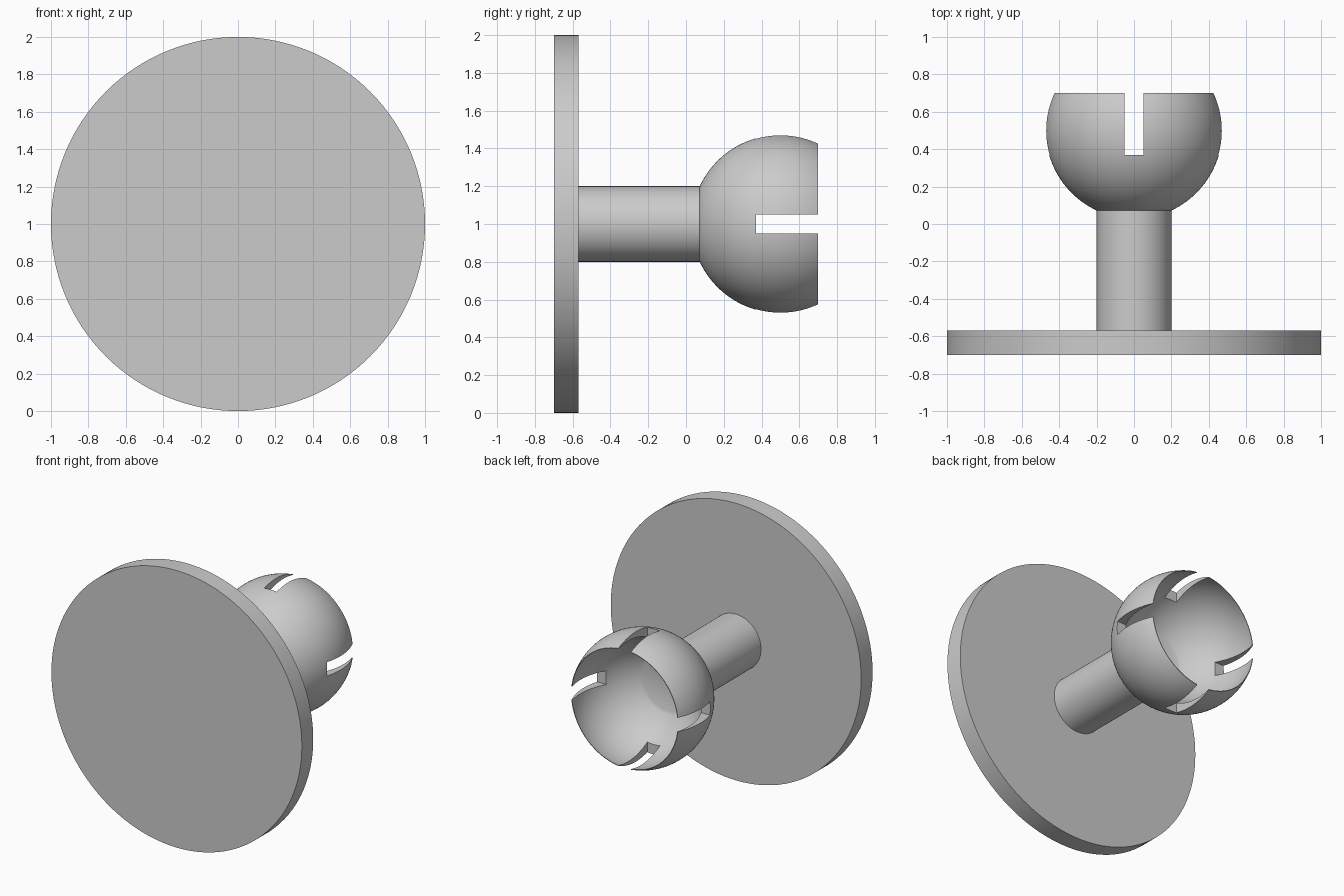
import bpy, bmesh, math
from mathutils import Matrix

cube = bpy.data.objects.get("Cube")
if cube:
    bpy.data.objects.remove(cube, do_unlink=True)

AXIS_Z = 1.0        # height of the shared axis, which runs along y
SEGMENTS = 128

grey = bpy.data.materials.new("plain grey")
grey.use_nodes = True
color = (0.6, 0.6, 0.6, 1.0)
grey.diffuse_color = color
grey.node_tree.nodes["Principled BSDF"].inputs["Base Color"].default_value = color


def add_object(name, bm):
    mesh = bpy.data.meshes.new(name)
    bm.to_mesh(mesh)
    bm.free()
    mesh.materials.append(grey)
    obj = bpy.data.objects.new(name, mesh)
    bpy.context.collection.objects.link(obj)
    return obj


def activate(obj):
    bpy.ops.object.select_all(action='DESELECT')
    obj.select_set(True)
    bpy.context.view_layer.objects.active = obj


def revolve(name, profile):
    """Turn a (radius, y) profile around the y axis."""
    bm = bmesh.new()
    verts = [bm.verts.new((r, y, AXIS_Z)) for r, y in profile]
    edges = [bm.edges.new(pair) for pair in zip(verts, verts[1:])]
    bmesh.ops.spin(bm, geom=verts + edges, cent=(0, 0, AXIS_Z), axis=(0, 1, 0),
                   angle=math.tau, steps=SEGMENTS, use_merge=True)
    bmesh.ops.remove_doubles(bm, verts=bm.verts[:], dist=1e-5)
    bmesh.ops.recalc_face_normals(bm, faces=bm.faces[:])
    return add_object(name, bm)


def arc(center, radius, y0, y1, steps):
    """Points of a sphere outline between two y positions."""
    a0, a1 = (math.acos((y - center) / radius) for y in (y0, y1))
    angles = [a0 + (a1 - a0) * i / steps for i in range(steps + 1)]
    return [(radius * math.sin(a), center + radius * math.cos(a)) for a in angles]


# Flat round base and its stem
base = revolve("base_disc", [(0, -0.7), (1, -0.7), (1, -0.57), (0, -0.57)])
stem = revolve("stem", [(0, -0.58), (0.2, -0.58), (0.2, 0.08), (0, 0.08)])

# Hollow ball with a flat floor and a thin open rim
outer = arc(0.5, 0.472, 0.0725, 0.70, 32)
inner = arc(0.586, 0.438, 0.70, 0.20, 28)
socket = revolve("slotted_socket", [(0, 0.0725)] + outer + inner + [(0, 0.20)])

# Two crossing bars cut four slots in the rim
for size in ((1.2, 0.5, 0.1), (0.1, 0.5, 1.2)):
    bm = bmesh.new()
    bmesh.ops.create_cube(bm, size=1, matrix=Matrix.Translation((0, 0.62, AXIS_Z))
                          @ Matrix.Diagonal((*size, 1)))
    cutter = add_object("slot_cutter", bm)
    cutter.hide_render = True
    cut = socket.modifiers.new("slot", 'BOOLEAN')
    cut.operation = 'DIFFERENCE'
    cut.solver = 'EXACT'
    cut.object = cutter
    activate(socket)
    bpy.ops.object.modifier_apply(modifier=cut.name)
    bpy.data.objects.remove(cutter, do_unlink=True)

for part in (base, stem, socket):
    activate(part)
    bpy.ops.object.shade_smooth_by_angle(angle=math.radians(30))
